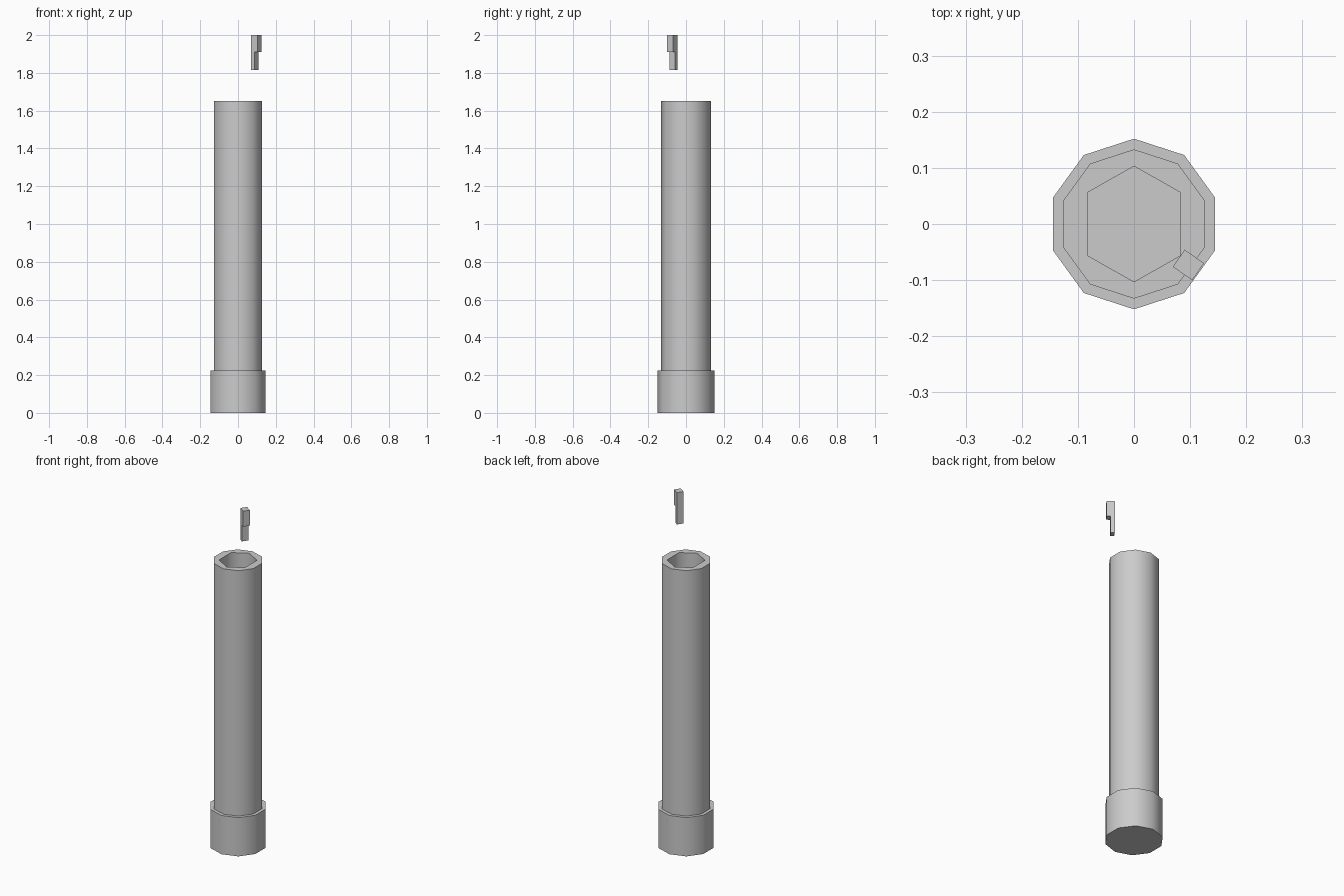
import bpy, bmesh
from math import cos, sin, pi
from mathutils import Vector

if "Cube" in bpy.data.objects:
    bpy.data.objects.remove(bpy.data.objects["Cube"])


def ring(bm, points, z):
    return [bm.verts.new((x, y, z)) for x, y in points]


def walls(bm, low, high):
    n = len(low)
    for i in range(n):
        j = (i + 1) % n
        bm.faces.new((low[i], low[j], high[j], high[i]))


def ring_edges(bm, verts):
    return [bm.edges.get((verts[i - 1], verts[i])) for i in range(len(verts))]


def finish(bm, name, smooth_angle=None):
    bmesh.ops.recalc_face_normals(bm, faces=bm.faces[:])
    mesh = bpy.data.meshes.new(name)
    bm.to_mesh(mesh)
    bm.free()
    obj = bpy.data.objects.new(name, mesh)
    bpy.context.collection.objects.link(obj)
    if smooth_angle:
        bpy.ops.object.select_all(action='DESELECT')
        obj.select_set(True)
        bpy.context.view_layer.objects.active = obj
        bpy.ops.object.shade_smooth_by_angle(angle=smooth_angle)
    return obj


def decagon(r):
    return [(r * cos(pi / 2 + i * pi / 5), r * sin(pi / 2 + i * pi / 5)) for i in range(10)]


bore = [(0, 0.103), (-0.083, 0.056), (-0.083, -0.056),
        (0, -0.103), (0.083, -0.056), (0.083, 0.056)]

# Hollow tube and its closed collar, one continuous shell
bm = bmesh.new()
rings = [ring(bm, decagon(r), z) for r, z in
         ((0.152, 0), (0.152, 0.225), (0.133, 0.225), (0.133, 1.65))]
bm.faces.new(rings[0])
for low, high in zip(rings, rings[1:]):
    walls(bm, low, high)

# Hexagonal bore with a floor, joined to the flat rim
floor = ring(bm, bore, 0.1)
mouth = ring(bm, bore, 1.65)
bm.faces.new(floor)
walls(bm, floor, mouth)
rim_edges = ring_edges(bm, rings[-1]) + ring_edges(bm, mouth)
bmesh.ops.triangle_fill(bm, use_beauty=True, edges=rim_edges, normal=(0, 0, 1))
finish(bm, "tube", 65 * pi / 180)

# Floating stepped peg: side profile (outward, height) extruded across its width
bm = bmesh.new()
centre = Vector((0.097, -0.073, 0))
out = Vector((0.82, -0.572, 0))
side = Vector((0.572, 0.82, 0)) * 0.0185
profile = [(-0.021, 1.815), (0.0, 1.815), (0.0, 1.91),
           (0.021, 1.91), (0.021, 2.0), (-0.021, 2.0)]
ends = [[bm.verts.new(centre + out * u + side * s + Vector((0, 0, z))) for u, z in profile]
        for s in (-1, 1)]
for end in ends:
    bm.faces.new(end)
walls(bm, *ends)
finish(bm, "stepped_peg")
